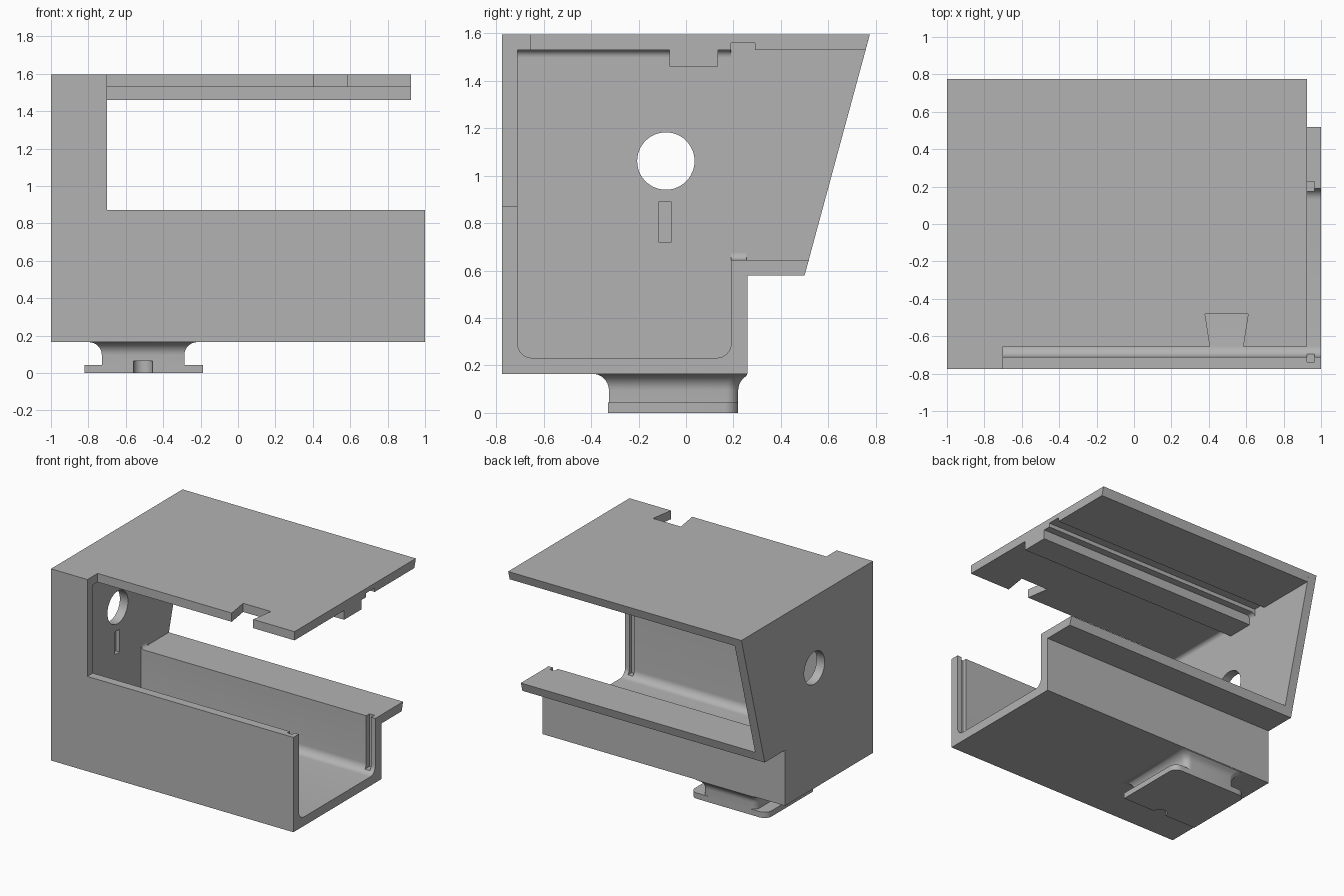
import bpy, bmesh, math
from mathutils import Vector

default = bpy.data.objects.get("Cube")
if default:
    bpy.data.objects.remove(default, do_unlink=True)

grey = bpy.data.materials.new("plain grey")
grey.use_nodes = True
COLOUR = (0.45, 0.45, 0.45, 1)
grey.diffuse_color = COLOUR
grey.node_tree.nodes["Principled BSDF"].inputs["Base Color"].default_value = COLOUR


def finish(name, bm):
    """Turn a bmesh into a named grey object."""
    bmesh.ops.recalc_face_normals(bm, faces=bm.faces)
    mesh = bpy.data.meshes.new(name)
    bm.to_mesh(mesh)
    bm.free()
    mesh.materials.append(grey)
    ob = bpy.data.objects.new(name, mesh)
    bpy.context.collection.objects.link(ob)
    return ob


def loft(name, rings):
    """Skin equal-length rings of points and cap both ends."""
    bm = bmesh.new()
    loops = [[bm.verts.new(p) for p in ring] for ring in rings]
    for a, b in zip(loops, loops[1:]):
        for i in range(len(a)):
            j = (i + 1) % len(a)
            bm.faces.new((a[i], a[j], b[j], b[i]))
    bm.faces.new(loops[0])
    bm.faces.new(loops[-1])
    return finish(name, bm)


def prism(name, points, axis, start, end):
    """Extrude a 2D outline along axis 0, 1 or 2."""
    def place(p, t):
        v = list(p)
        v.insert(axis, t)
        return Vector(v)
    return loft(name, [[place(p, t) for p in points] for t in (start, end)])


def arc(cx, cy, r, a0, a1, n=8):
    return [(cx + r * math.cos(math.radians(a0 + (a1 - a0) * i / n)),
             cy + r * math.sin(math.radians(a0 + (a1 - a0) * i / n)))
            for i in range(n + 1)]


def rect(x0, x1, y0, y1):
    return [(x0, y0), (x1, y0), (x1, y1), (x0, y1)]


def cut(ob, cutter):
    """Subtract the cutter and discard it."""
    mod = ob.modifiers.new("cut", 'BOOLEAN')
    mod.operation, mod.solver, mod.object = 'DIFFERENCE', 'EXACT', cutter
    cutter.hide_render = True
    bpy.context.view_layer.objects.active = ob
    bpy.ops.object.modifier_apply(modifier=mod.name)
    bpy.data.objects.remove(cutter, do_unlink=True)


FRONT, BACK, TOP, BASE = -0.775, 0.775, 1.595, 0.165
INNER = -0.933     # inside face of the end wall
FLOOR, CEILING = 0.232, 1.53
R = 0.06

# End wall with a round hole and a shallow slot
end_wall = prism("end_wall", [(FRONT, BASE), (0.26, BASE), (0.26, 0.58), (0.5, 0.58),
                              (BACK, TOP), (FRONT, TOP)], 0, -1, INNER)
cut(end_wall, prism("hole", arc(-0.085, 1.062, 0.121, 0, 352.5, 47), 0, -1.1, -0.8))
cut(end_wall, prism("slot", rect(-0.115, -0.062, 0.72, 0.89), 0, INNER - 0.03, -0.8))

# Tray: floor with rounded inside corners, front wall, back wall and ledge
tray_section = [(FRONT, BASE), (0.26, BASE), (0.26, 0.58), (0.5, 0.58), (0.518, 0.645), (0.19, 0.645)]
tray_section += arc(0.19 - R, FLOOR + R, R, 0, -90)
tray_section += arc(-0.71 + R, FLOOR + R, R, -90, -180)
tray_section += [(-0.71, 0.872), (FRONT, 0.872)]
tray = prism("tray", tray_section, 0, INNER, 1)
for y0, y1 in ((-0.738, -0.68), (0.16, 0.228)):
    cut(tray, prism("groove", rect(0.925, 0.965, y0, y1), 2, FLOOR + 0.02, 1))

# Roof with a hanging rib and a long groove, plus a dovetail slot
roof = prism("roof", [(-0.655, TOP), (BACK, TOP), (0.757, CEILING), (0.29, CEILING),
                      (0.29, 1.56), (0.19, 1.56), (0.19, CEILING), (0.135, CEILING),
                      (0.135, 1.46), (-0.07, 1.46), (-0.07, CEILING), (-0.655, CEILING)],
             0, INNER, 0.925)
cut(roof, prism("dovetail", [(0.407, -0.7), (0.583, -0.7), (0.583, -0.655),
                             (0.61, -0.482), (0.38, -0.482), (0.407, -0.655)], 2, 1.4, 1.7))

# Tall front corner beside the end wall
prism("front_corner", rect(FRONT, -0.71, 0.872, TOP), 0, INNER, -0.7)
prism("roof_corner", rect(-0.71, -0.655, CEILING, TOP), 0, INNER, -0.7)

# Small fillets where the end wall meets the roof and the ledge
F = 0.03
for name, y0, y1 in (("roof_fillet_front", -0.71, -0.07), ("roof_fillet_back", 0.135, 0.19)):
    prism(name, [(INNER, CEILING)] + arc(INNER + F, CEILING - F, F, 90, 180), 1, y0, y1)
prism("ledge_fillet", [(INNER, 0.645)] + arc(INNER + F, 0.645 + F, F, 180, 270), 1, 0.19, 0.255)


def foot_outline(x0, x1, y0, y1, r):
    """Rectangle with rounded back corners."""
    return [(x0, y0), (x1, y0)] + arc(x1 - r, y1 - r, r, 0, 90) + arc(x0 + r, y1 - r, r, 90, 180)


# Mounting foot: flared neck above a flat plate, notched at the front
neck_steps = [(0, 0.04), (0, 0.095)]
neck_steps += [(0.07 + x, z) for x, z in arc(0, 0.095, -0.07, 0, -90)][1:]
rings = []
for grow, z in neck_steps:
    outline = foot_outline(-0.728 - grow, -0.287 + grow, -0.325 - grow, 0.22 + grow, 0.05)
    rings.append([(x, min(y, 0.257), z) for x, y in outline])
neck = loft("foot_neck", rings)
plate = prism("foot_plate", foot_outline(-0.82, -0.187, -0.328, 0.22, 0.06), 2, 0, 0.043)
for part in (neck, plate):
    cut(part, prism("notch", arc(-0.508, -0.328, 0.052, 0, 345, 23), 2, -0.1, 0.065))

# Smooth the curved faces and keep the edges sharp
bpy.ops.object.select_all(action='DESELECT')
for ob in (end_wall, tray, roof, neck, plate):
    ob.select_set(True)
for ob in bpy.context.collection.objects:
    if "fillet" in ob.name:
        ob.select_set(True)
bpy.context.view_layer.objects.active = tray
bpy.ops.object.shade_smooth_by_angle(angle=math.radians(30))
